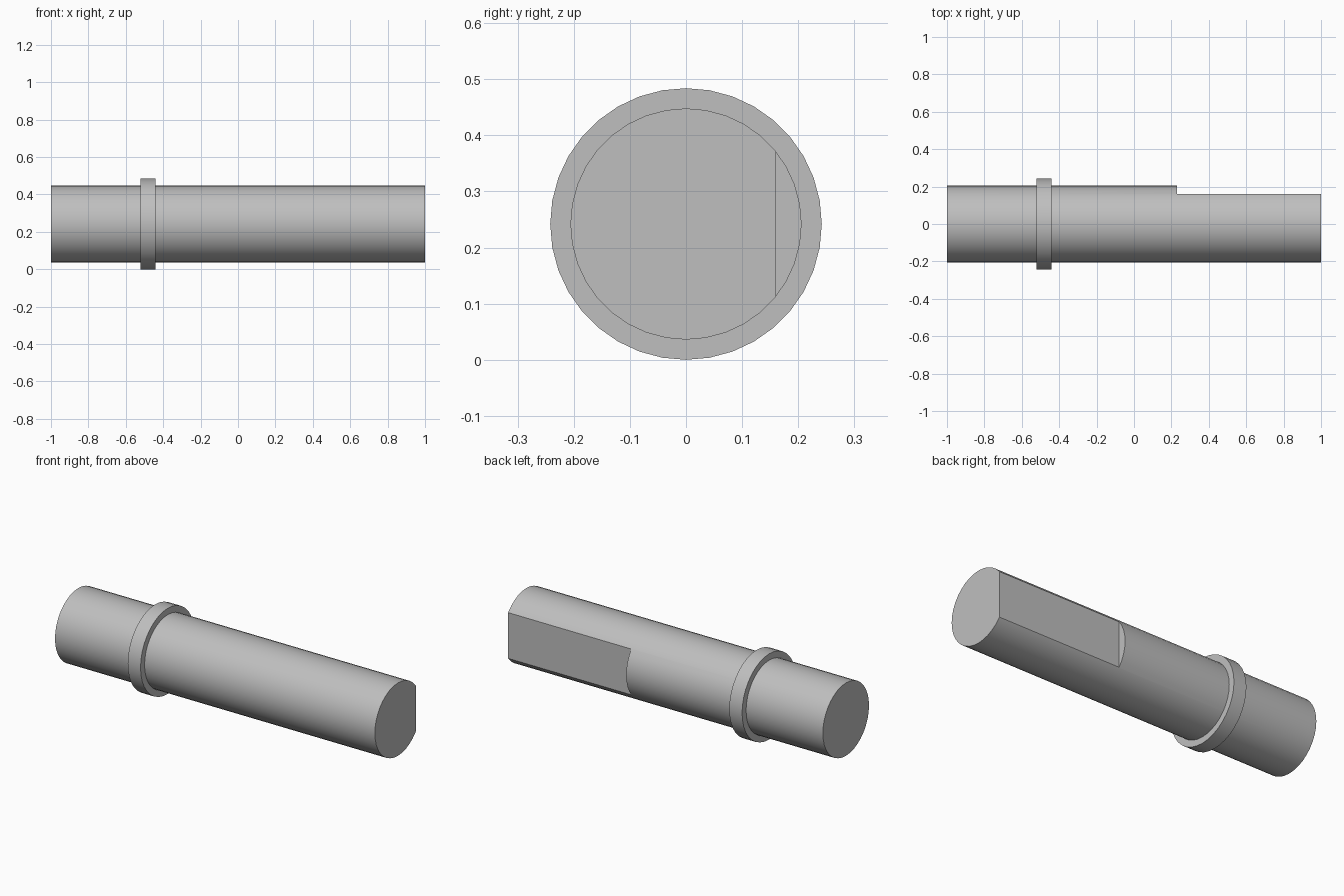
import bpy
import math

cube = bpy.data.objects.get("Cube")
if cube:
    bpy.data.objects.remove(cube, do_unlink=True)

AXIS_Z = 0.242
SIDES = 36

steel = bpy.data.materials.new("steel grey")
steel.use_nodes = True
grey = (0.52, 0.52, 0.52, 1)
steel.diffuse_color = grey
steel.node_tree.nodes["Principled BSDF"].inputs["Base Color"].default_value = grey


def rod(name, radius, x0, x1):
    """Capped cylinder lying along x."""
    bpy.ops.mesh.primitive_cylinder_add(
        vertices=SIDES, radius=radius, depth=x1 - x0,
        location=((x0 + x1) / 2, 0, AXIS_Z), rotation=(0, math.pi / 2, 0))
    obj = bpy.context.object
    obj.name = name
    obj.data.materials.append(steel)
    return obj


def smooth(obj):
    bpy.ops.object.select_all(action="DESELECT")
    obj.select_set(True)
    bpy.context.view_layer.objects.active = obj
    bpy.ops.object.shade_smooth_by_angle(angle=math.radians(25))


# Main shaft and its raised collar
shaft = rod("shaft", 0.206, -1, 1)
collar = rod("collar", 0.242, -0.52, -0.44)

# Milled flat along the back of the right-hand end
flat_x, flat_y = 0.23, 0.16
bpy.ops.mesh.primitive_cube_add(size=1, location=(flat_x + 0.5, flat_y + 0.25, AXIS_Z))
cutter = bpy.context.object
cutter.name = "flat_cutter"
cutter.scale = (1, 0.5, 1)
cutter.hide_render = True
bpy.context.view_layer.update()

cut = shaft.modifiers.new("milled flat", "BOOLEAN")
cut.operation = "DIFFERENCE"
cut.solver = "EXACT"
cut.object = cutter
bpy.context.view_layer.objects.active = shaft
bpy.ops.object.modifier_apply(modifier=cut.name)
bpy.data.objects.remove(cutter, do_unlink=True)

for part in (shaft, collar):
    smooth(part)
